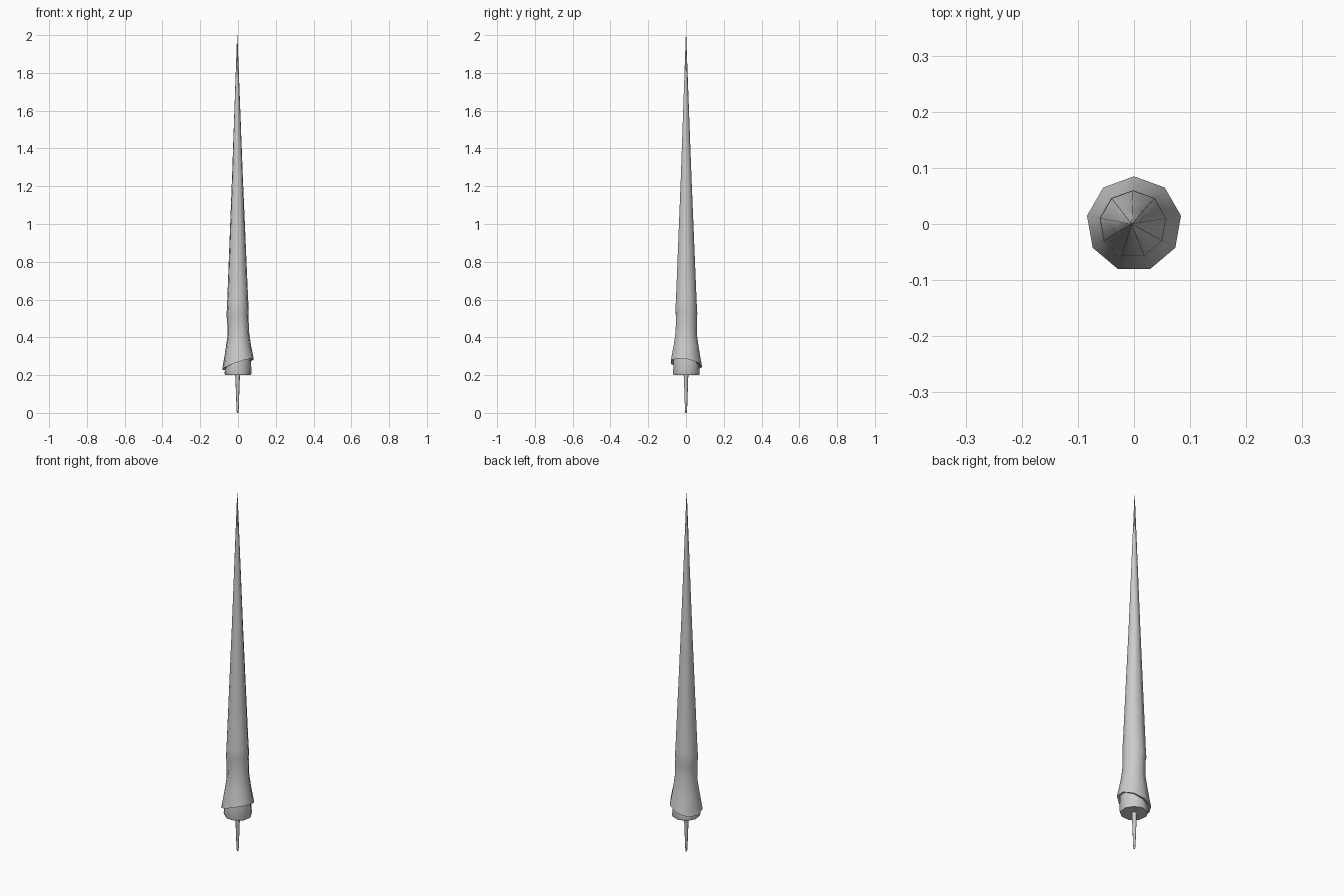
import bpy, bmesh, math

if "Cube" in bpy.data.objects:
    bpy.data.objects.remove(bpy.data.objects["Cube"])

def lathe(name, rings, sides=9, cap_start=True, cap_end=True):
    """Rings are (z, radius, tilt, x shift); tilt slants the ring."""
    bm = bmesh.new()
    loops = []
    for z, r, tilt, sx in rings:
        loop = []
        for i in range(sides):
            a = math.pi / 2 + 2 * math.pi * i / sides
            c, s = math.cos(a), math.sin(a)
            dz = tilt * (0.029 * c - 0.013 * s)
            loop.append(bm.verts.new((r * c + sx, r * s, z + dz)))
        loops.append(loop)
    for a, b in zip(loops, loops[1:]):
        for i in range(sides):
            j = (i + 1) % sides
            bm.faces.new((a[i], a[j], b[j], b[i]))
    if cap_start:
        bm.faces.new(loops[0][::-1])
    if cap_end:
        bm.faces.new(loops[-1])
    bmesh.ops.recalc_face_normals(bm, faces=bm.faces)
    me = bpy.data.meshes.new(name)
    bm.to_mesh(me)
    bm.free()
    ob = bpy.data.objects.new(name, me)
    bpy.context.collection.objects.link(ob)
    bpy.ops.object.select_all(action='DESELECT')
    bpy.context.view_layer.objects.active = ob
    ob.select_set(True)
    bpy.ops.object.shade_smooth_by_angle(angle=math.radians(50))
    return ob

# Long tapering blade with collar, slanted flared lip and slanted upper band
lathe("tapered_body", [
    (0.200, 0.069, 0.0, 0.0),
    (0.210, 0.073, 0.0, 0.0),
    (0.262, 0.069, 1.0, 0.0),
    (0.257, 0.085, 1.0, 0.0),
    (0.345, 0.069, 0.7, 0.0),
    (0.420, 0.058, 0.5, 0.001),
    (0.515, 0.057, 0.8, -0.001),
    (0.535, 0.060, 0.8, -0.002),
    (0.580, 0.057, 0.5, -0.002),
    (1.250, 0.029, 0.0, -0.003),
    (2.000, 0.001, 0.0, -0.004),
])

# Thin spike at the foot
lathe("foot_spike", [
    (0.000, 0.004, 0.0, -0.002),
    (0.020, 0.006, 0.0, -0.002),
    (0.190, 0.012, 0.0, -0.002),
    (0.210, 0.016, 0.0, -0.002),
])
